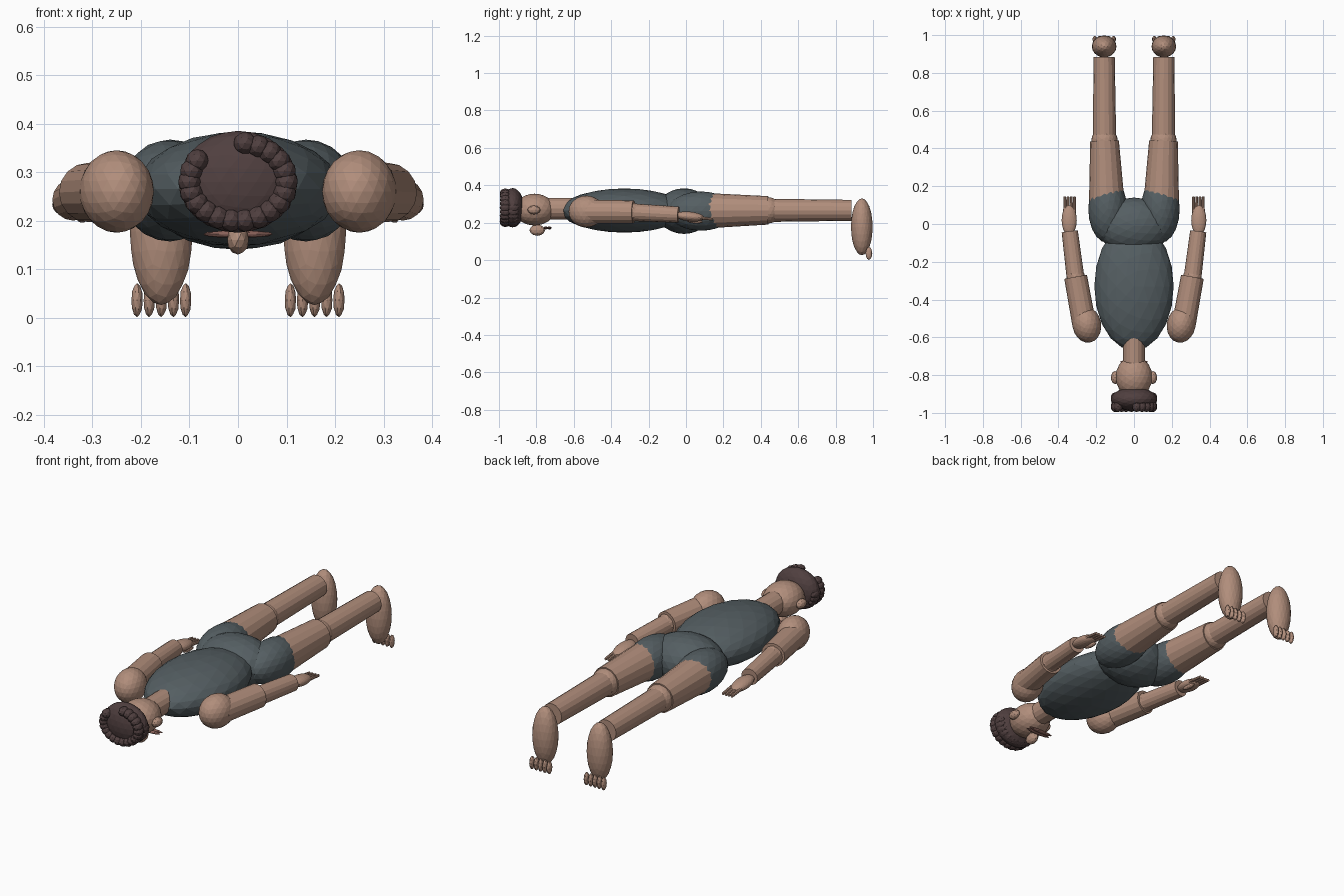
import bpy, math
from mathutils import Vector

cube = bpy.data.objects.get("Cube")
if cube:
    bpy.data.objects.remove(cube, do_unlink=True)


def material(name, rgb):
    m = bpy.data.materials.new(name)
    m.use_nodes = True
    col = (*rgb, 1)
    m.diffuse_color = col
    for n in m.node_tree.nodes:
        if n.type == 'BSDF_PRINCIPLED':
            n.inputs["Base Color"].default_value = col
    return m


SKIN = material("warm skin", (.44, .27, .20))
SUIT = material("slate suit", (.09, .113, .123))
HAIR = material("dark brown hair", (.08, .05, .05))
LIPS = material("dusky lips", (.25, .12, .10))


def ball(name, loc, radii, mat, detail=3, turn=0, pitch=0):
    """Faceted ellipsoid, optionally turned about z and pitched about x."""
    bpy.ops.mesh.primitive_ico_sphere_add(subdivisions=detail, radius=1, location=loc,
                                          rotation=(pitch, 0, turn))
    ob = bpy.context.object
    ob.name = name
    ob.scale = radii
    ob.data.materials.append(mat)
    return ob


def rod(name, start, end, r1, r2, mat, sides=16):
    """Tapered cylinder between two points."""
    a, b = Vector(start), Vector(end)
    bpy.ops.mesh.primitive_cone_add(vertices=sides, radius1=r1, radius2=r2,
                                    depth=(b - a).length, location=(a + b) / 2)
    ob = bpy.context.object
    ob.name = name
    ob.rotation_euler = (b - a).to_track_quat('Z', 'Y').to_euler()
    ob.data.materials.append(mat)
    return ob


# Trunk, neck and head
ball("torso", (0, -.33, .265), (.21, .34, .118), SUIT)
ball("pelvis", (0, -.01, .262), (.195, .15, .122), SUIT)
rod("neck", (0, -.76, .275), (0, -.57, .275), .058, .058, SKIN)
ball("head", (0, -.81, .27), (.097, .11, .085), SKIN)

# Face, looking down
ball("nose", (0, -.795, .16), (.023, .042, .03), SKIN, 2)
for label, y in (("upper_lip", -.75), ("lower_lip", -.73)):
    ball(label, (0, y, .172), (.075, .012, .008), LIPS, 2)

# Hair cap with two rings of curls
ball("hair_cap", (0, -.927, .28), (.122, .062, .105), HAIR)
for i in range(22):
    a = math.tau * i / 22
    if not 1.65 < a < 2.4:
        ball("front_curl", (.1 * math.cos(a), -.966, .28 + .08 * math.sin(a)),
             (.024, .03, .024), HAIR, 2)
for i in range(13):
    a = math.pi * (1 + i / 12)
    ball("lower_curl", (.102 * math.cos(a), -.925, .28 + .08 * math.sin(a)),
         (.022, .034, .024), HAIR, 2)

for s, side in ((1, "left"), (-1, "right")):
    ball(side + "_ear", (s * .1, -.813, .268), (.022, .035, .024), SKIN, 2)

    # Arm
    ball(side + "_shoulder", (s * .25, -.533, .26), (.076, .096, .085), SKIN, 3, -s * .18)
    rod(side + "_upper_arm", (s * .264, -.53, .26), (s * .309, -.28, .258), .063, .061, SKIN)
    ball(side + "_elbow", (s * .31, -.28, .256), (.05, .05, .05), SKIN, 2)
    rod(side + "_forearm", (s * .309, -.29, .256), (s * .34, -.04, .243), .047, .043, SKIN)

    # Hand
    ball(side + "_palm", (s * .343, .02, .233), (.04, .08, .026), SKIN, 3, 0, -.1)
    for k in range(4):
        x = s * (.315 + .017 * k)
        rod(side + "_finger", (x, .06, .228), (x, .144, .218), .009, .007, SKIN, 8)
    ball(side + "_thumb", (s * .322, .045, .208), (.012, .045, .012), SKIN, 2, 0, -.1)

    # Leg
    ball(side + "_shorts", (s * .14, .08, .262), (.102, .18, .105), SUIT)
    rod(side + "_thigh", (s * .143, .08, .264), (s * .156, .44, .266), .096, .076, SKIN)
    ball(side + "_knee", (s * .156, .44, .266), (.07, .07, .07), SKIN)
    rod(side + "_shin", (s * .156, .43, .266), (s * .158, .885, .266), .062, .056, SKIN)

    # Foot pointing down, with toes
    ball(side + "_foot", (s * .158, .94, .178), (.065, .058, .152), SKIN)
    for k in range(5):
        ball(side + "_toe", (s * (.108 + .025 * k), .978, .036), (.012, .018, .035), SKIN, 2)
